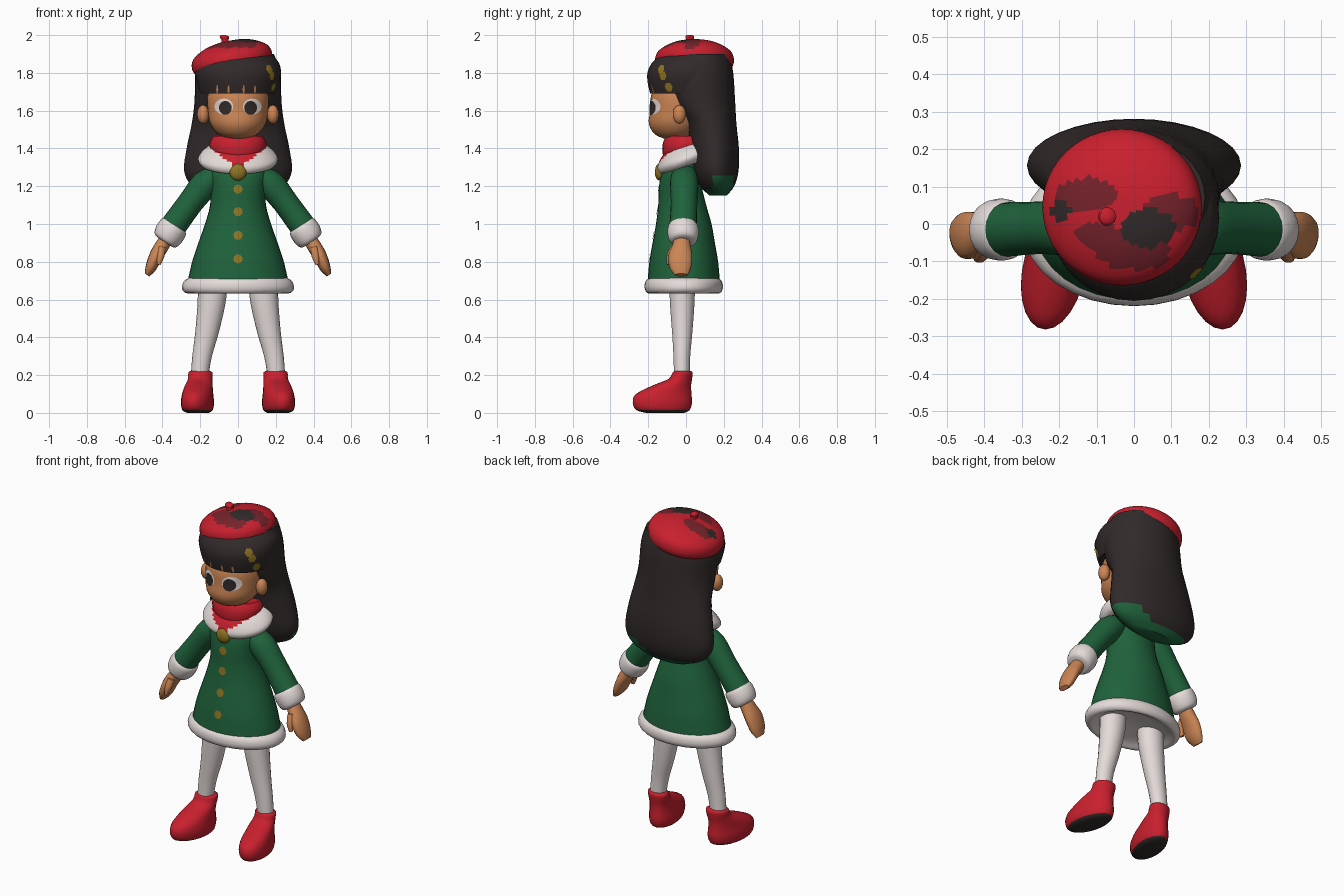
import bpy, bmesh, math
from mathutils import Vector, Matrix
from mathutils.bvhtree import BVHTree

if "Cube" in bpy.data.objects:
    bpy.data.objects.remove(bpy.data.objects["Cube"])


def material(name, rgb):
    m = bpy.data.materials.new(name)
    m.diffuse_color = (*rgb, 1)
    m.use_nodes = True
    m.node_tree.nodes["Principled BSDF"].inputs["Base Color"].default_value = m.diffuse_color
    return m


RED = material("red", (0.58, 0.014, 0.027))
DARK_RED = material("dark red", (0.18, 0.016, 0.024))
GREEN = material("green", (0.014, 0.125, 0.045))
WHITE = material("warm white", (0.78, 0.71, 0.69))
SKIN = material("skin", (0.60, 0.235, 0.09))
DARK = material("dark brown", (0.032, 0.023, 0.023))
GOLD = material("gold", (0.28, 0.18, 0.015))


def finish(name, bm, mat):
    bmesh.ops.recalc_face_normals(bm, faces=bm.faces)
    me = bpy.data.meshes.new(name)
    bm.to_mesh(me)
    bm.free()
    me.materials.append(mat)
    ob = bpy.data.objects.new(name, me)
    bpy.context.collection.objects.link(ob)
    return ob


def catmull(a, b, c, d, t):
    return [0.5 * (2 * q + (r - p) * t + (2 * p - 5 * q + 4 * r - s) * t * t
                   + (3 * q - p - 3 * r + s) * t ** 3) for p, q, r, s in zip(a, b, c, d)]


def loft(name, rings, mat, axis=(0, 0, 1), n=24, steps=3, warp=None):
    """Skin smooth elliptical sections; each ring is (x, y, z, width radius, depth radius)."""
    full, last = [], len(rings) - 1
    for i in range(last):
        for k in range(steps):
            full.append(catmull(rings[max(i - 1, 0)], rings[i], rings[i + 1],
                                rings[min(i + 2, last)], k / steps))
    full.append(rings[-1])
    v = Vector((0, 1, 0))
    u = v.cross(Vector(axis).normalized())
    bm = bmesh.new()
    loops = []
    for x, y, z, ru, rv in full:
        loop = []
        for j in range(n):
            a = 2 * math.pi * j / n
            p = Vector((x, y, z)) + u * ru * math.cos(a) + v * rv * math.sin(a)
            loop.append(bm.verts.new(warp(p) if warp else p))
        loops.append(loop)
    for lo, hi in zip(loops, loops[1:]):
        for j in range(n):
            bm.faces.new((lo[j], lo[(j + 1) % n], hi[(j + 1) % n], hi[j]))
    bm.faces.new(loops[0])
    bm.faces.new(loops[-1])
    return finish(name, bm, mat)


def ball(name, center, radii, mat):
    bm = bmesh.new()
    bmesh.ops.create_uvsphere(bm, u_segments=16, v_segments=10, radius=1,
                              matrix=Matrix.LocRotScale(Vector(center), None, Vector(radii)))
    return finish(name, bm, mat)


def paint(ob, mat, test):
    ob.data.materials.append(mat)
    slot = len(ob.data.materials) - 1
    for f in ob.data.polygons:
        if test(f.center, f.normal):
            f.material_index = slot


def plate(name, target, center, rx, rz, mat, lift=0.004, d=(0, 1, 0), n=16):
    """Thin elliptical patch projected along d onto the target surface."""
    d = Vector(d).normalized()
    t = d.cross(Vector((0, 0, 1)))
    me = target.data
    tree = BVHTree.FromPolygons([v.co for v in me.vertices], [p.vertices[:] for p in me.polygons])
    bm = bmesh.new()

    def drop(r, a):
        p = Vector(center) + t * rx * r * math.cos(a) + Vector((0, 0, rz * r * math.sin(a)))
        hit = tree.ray_cast(p - d, d)[0]
        return bm.verts.new((hit or p) - d * lift)

    mid = drop(0, 0)
    inner, outer = ([drop(r, 2 * math.pi * j / n) for j in range(n)] for r in (0.5, 1))
    for j in range(n):
        k = (j + 1) % n
        bm.faces.new((mid, inner[j], inner[k]))
        bm.faces.new((inner[j], outer[j], outer[k], inner[k]))
    ob = finish(name, bm, mat)
    if sum((f.normal.dot(d) for f in ob.data.polygons)) > 0:
        ob.data.flip_normals()
    return ob


# Coat with fur hem and closed underside
coat = loft("coat", [(0, -.012, .69, .268, .192), (0, -.012, .8, .243, .182), (0, -.012, .9, .21, .165),
                     (0, -.012, 1.0, .175, .147), (0, -.02, 1.1, .148, .127), (0, -.03, 1.2, .145, .113),
                     (0, -.025, 1.28, .155, .1), (0, -.01, 1.35, .11, .08)], GREEN, n=32)
loft("hem", [(0, -.012, .675, .04, .03), (0, -.012, .655, .2, .14), (0, -.012, .632, .265, .185),
             (0, -.012, .655, .296, .206), (0, -.012, .695, .287, .203), (0, -.012, .718, .255, .18)],
     WHITE, n=32)
for i, z in enumerate((.815, .94, 1.065, 1.185)):
    plate(f"button_{i}", coat, (0, 0, z), .024, .024, GOLD)

# Fur collar with a scarf opening at the front
collar = loft("collar", [(0, 0, 1.305, .15, .1), (0, 0, 1.31, .19, .135), (0, 0, 1.345, .212, .152),
                         (0, 0, 1.385, .185, .137), (0, 0, 1.42, .135, .11)], WHITE, n=40, steps=4,
              warp=lambda p: p + Vector((0, 0, .33 * p.y)))
paint(collar, RED, lambda c, n: c.y < 0 and abs(c.x) < (c.z - 1.29) * 1.25)
loft("scarf", [(0, .01, 1.33, .13, .12), (0, .0, 1.38, .145, .125), (0, 0, 1.43, .15, .122),
               (0, 0, 1.465, .13, .105)], RED)
ball("bell", (0, -.14, 1.275), (.045, .025, .045), GOLD)

# Head and face
head = loft("head", [(0, -.06, 1.452, .05, .055), (0, -.055, 1.475, .105, .11), (0, -.045, 1.53, .147, .152),
                     (0, -.03, 1.6, .16, .16), (0, -.02, 1.68, .163, .165), (0, 0, 1.78, .14, .14)],
            SKIN, n=32)
for s, side in ((-1, "right"), (1, "left")):
    ball(f"{side}_ear", (s * .185, -.035, 1.58), (.032, .035, .05), SKIN)
    plate(f"{side}_eye_white", head, (s * .075, 0, 1.622), .05, .042, WHITE)
    plate(f"{side}_iris", head, (s * .067, 0, 1.615), .034, .037, DARK, .007)

# Hair: cap with fringe, then the long back
cap = loft("fringe_cap", [(0, .005, 1.69, .2, .194), (0, .012, 1.75, .22, .215), (0, .018, 1.81, .228, .22),
                          (0, .03, 1.87, .205, .195), (0, .04, 1.93, .12, .12)], DARK, n=32)
for i, x in enumerate((-.11, -.05, .03, .09)):
    plate(f"fringe_slit_{i}", cap, (x, 0, 1.712), .006, .024, SKIN, .003, n=6)
back = loft("back_hair", [(0, .07, 1.9, .19, .16), (0, .06, 1.8, .225, .19), (0, .085, 1.65, .23, .175),
                          (0, .13, 1.53, .245, .137), (0, .15, 1.4, .272, .13), (0, .158, 1.28, .285, .12),
                          (0, .165, 1.2, .24, .09), (0, .17, 1.15, .13, .045)], DARK, n=32, steps=4)
paint(back, GREEN, lambda c, n: n.z < -.35 and c.z < 1.19
      or c.x > .1 and c.z < 1.25 and .14 < c.y < .25)
for i, (x, y, z) in enumerate(((.15, -.12, 1.82), (.165, -.11, 1.785), (.18, -.085, 1.725))):
    plate(f"hair_clip_{i}", cap, (x, y, z), .024, .026, GOLD, .005, d=(-.8, .6, 0), n=6)

# Tilted beret with worn patches and a stem
tilt = Matrix.Translation((-.035, .045, 1.88)) @ Matrix.Rotation(-.2, 4, 'Y')
beret = loft("beret", [(0, 0, -.055, .15, .15), (0, 0, -.058, .195, .19), (0, 0, -.02, .216, .209),
                       (0, 0, .03, .2, .194), (0, 0, .07, .135, .13), (0, 0, .088, .06, .06),
                       (0, 0, .09, .01, .01)], RED, n=48, steps=4, warp=lambda p: tilt @ p)


def in_spots(spots):
    return lambda c, n: n.z > .5 and any(
        ((c.x - x) / a) ** 2 + ((c.y - y) / b) ** 2 < 1 for x, y, a, b in spots)


paint(beret, DARK_RED, in_spots(((-.13, .08, .085, .045), (.1, .03, .075, .05), (.0, -.07, .1, .055),
                                 (-.1, -.03, .06, .035))))
paint(beret, DARK, in_spots(((.035, -.01, .07, .05), (-.195, .035, .025, .025))))
loft("beret_stem", [(-.06, .02, 1.945, .03, .03), (-.068, .02, 1.97, .018, .02), (-.072, .02, 1.99, .025, .025),
                    (-.078, .02, 2.0, .014, .016)], RED, n=10)

# Limbs, mirrored
for s, side in ((-1, "right"), (1, "left")):
    down = (s * .56, 0, -.83)
    loft(f"{side}_sleeve", [(s * .1, -.01, 1.28, .05, .06), (s * .165, -.01, 1.22, .075, .075),
                            (s * .25, -.01, 1.115, .068, .07), (s * .345, -.015, .985, .07, .073)],
         GREEN, down, 20)
    loft(f"{side}_cuff", [(s * .332, -.015, 1.0, .06, .06), (s * .34, -.015, .985, .077, .08),
                          (s * .366, -.015, .945, .08, .082), (s * .386, -.015, .912, .066, .07),
                          (s * .39, -.015, .905, .035, .04)], WHITE, down, 20)
    loft(f"{side}_hand", [(s * .375, -.02, .93, .035, .04), (s * .405, -.025, .88, .038, .05),
                          (s * .435, -.03, .83, .036, .064), (s * .462, -.03, .77, .03, .058),
                          (s * .482, -.025, .73, .014, .035)], SKIN, down, 14)
    loft(f"{side}_thumb", [(s * .402, -.06, .88, .02, .025), (s * .41, -.083, .83, .02, .02),
                           (s * .42, -.09, .785, .01, .012)], SKIN, (s * .2, 0, -1), 10)
    loft(f"{side}_leg", [(s * .135, -.02, .68, .078, .068), (s * .14, -.02, .58, .074, .066),
                         (s * .165, -.02, .42, .062, .054), (s * .19, -.022, .3, .052, .045),
                         (s * .205, -.022, .18, .046, .042)], WHITE, n=18)
    boot = loft(f"{side}_boot", [(s * .2, -.11, 0, .055, .1), (s * .2, -.122, .015, .078, .142),
                                 (s * .2, -.125, .055, .085, .157), (s * .2, -.118, .1, .08, .147),
                                 (s * .2, -.075, .145, .072, .102), (s * .199, -.03, .18, .064, .062),
                                 (s * .199, -.018, .215, .063, .052), (s * .2, -.018, .224, .04, .035)],
                RED, n=24, warp=lambda p: p + Vector((s * (-p.y - .02) * .14, 0, 0)))
    paint(boot, DARK, lambda c, n: c.z < .018)

# Smooth shading with crisp edges
bpy.ops.object.select_all(action='SELECT')
bpy.context.view_layer.objects.active = coat
bpy.ops.object.shade_smooth_by_angle(angle=math.radians(45))
